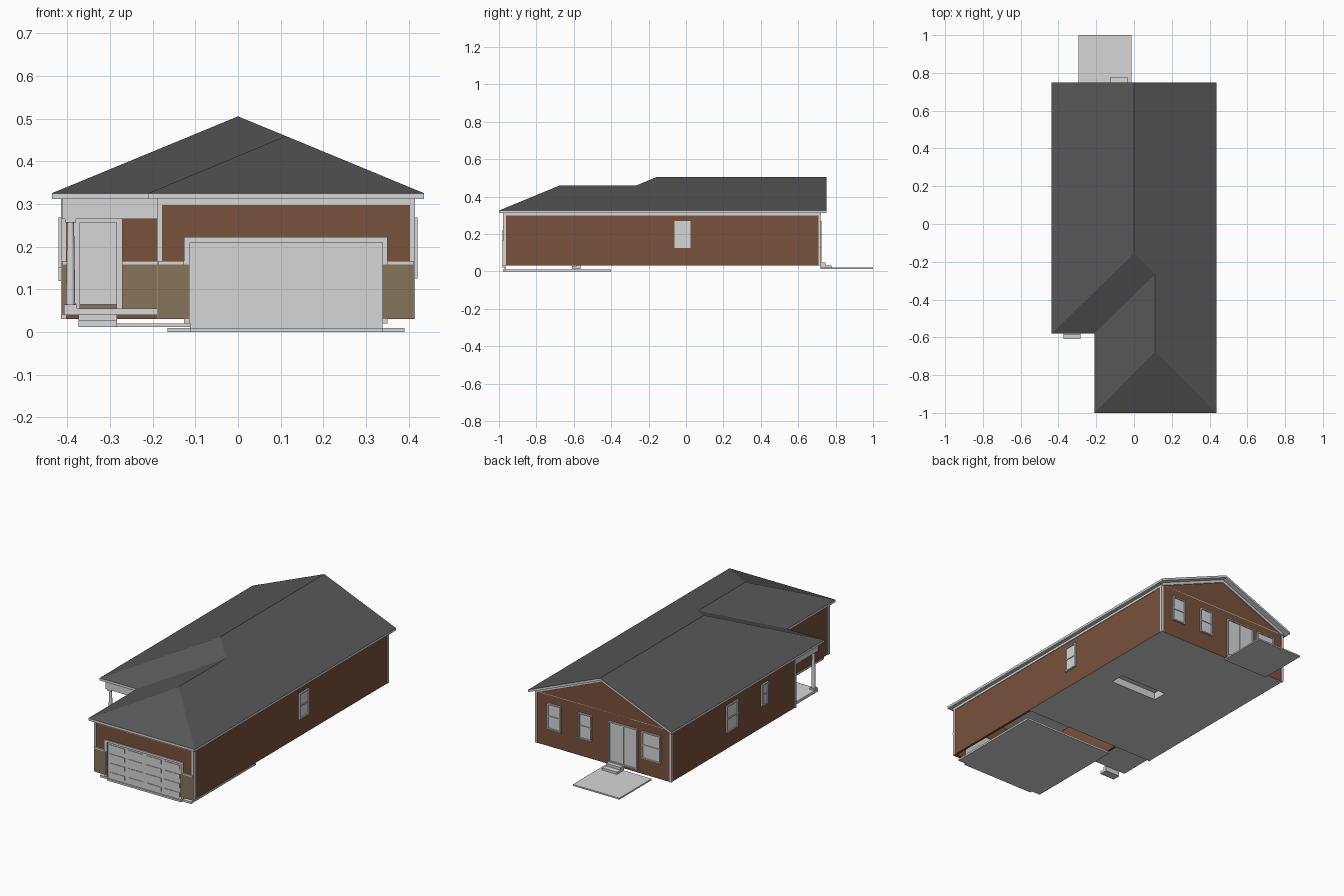
import bpy, bmesh

if "Cube" in bpy.data.objects:
    bpy.data.objects.remove(bpy.data.objects["Cube"])

def material(name, rgb):
    m = bpy.data.materials.new(name)
    m.diffuse_color = (*rgb, 1)
    m.use_nodes = True
    m.node_tree.nodes["Principled BSDF"].inputs["Base Color"].default_value = m.diffuse_color
    return m

ROOF = material("dark shingle", (0.095, 0.095, 0.095))
BRICK = material("brown brick", (0.19, 0.085, 0.046))
STONE = material("tan stone", (0.245, 0.178, 0.108))
TRIM = material("light grey trim", (0.68, 0.68, 0.68))

def finish(name, bm, *mats):
    bmesh.ops.recalc_face_normals(bm, faces=bm.faces)
    me = bpy.data.meshes.new(name)
    bm.to_mesh(me)
    bm.free()
    for m in mats:
        me.materials.append(m)
    ob = bpy.data.objects.new(name, me)
    bpy.context.collection.objects.link(ob)
    return ob

def boxes(name, items, mat):
    """One object from boxes given as x0, x1, y0, y1, z0, z1."""
    bm = bmesh.new()
    for x0, x1, y0, y1, z0, z1 in items:
        vs = bmesh.ops.create_cube(bm, size=1)["verts"]
        for v in vs:
            v.co = ((x0 + x1) / 2 + v.co.x * (x1 - x0),
                    (y0 + y1) / 2 + v.co.y * (y1 - y0),
                    (z0 + z1) / 2 + v.co.z * (z1 - z0))
    return finish(name, bm, mat)

def prism(name, pts, y0, y1, mat):
    """Outline in x, z pushed along y."""
    bm = bmesh.new()
    f = bm.faces.new([bm.verts.new((x, y0, z)) for x, z in pts])
    ext = bmesh.ops.extrude_face_region(bm, geom=[f])["geom"]
    for v in ext:
        if isinstance(v, bmesh.types.BMVert):
            v.co.y = y1
    return finish(name, bm, mat)

def on_wall(side, pos, a0, a1, z0, z1, d0, d1):
    """Box on a wall plane: a along the wall, d outward distance."""
    s = 1 if side in ("back", "right") else -1
    p, q = sorted((pos + s * d0, pos + s * d1))
    return (a0, a1, p, q, z0, z1) if side in ("front", "back") else (p, q, a0, a1, z0, z1)

def window(name, side, pos, a0, a1, z0, z1, upright=False):
    w, parts = 0.007, []
    add = lambda *r: parts.append(on_wall(side, pos, *r))
    add(a0, a1, z0, z1, -0.002, 0.002)
    add(a0, a0 + w, z0, z1, 0, 0.008)
    add(a1 - w, a1, z0, z1, 0, 0.008)
    add(a0 + w, a1 - w, z0, z0 + w, 0, 0.008)
    add(a0 + w, a1 - w, z1 - w, z1, 0, 0.008)
    am, zm = (a0 + a1) / 2, (z0 + z1) / 2
    if upright:
        add(am - 0.004, am + 0.004, z0 + w, z1 - w, 0, 0.006)
    else:
        add(a0 + w, a1 - w, zm - 0.003, zm + 0.003, 0, 0.006)
    boxes(name, parts, TRIM)

W, F, B, P, G = 0.412, -0.975, 0.717, -0.365, -0.187   # wall planes
Z0, Z1, EAVE, RIDGE = 0.03, 0.312, 0.325, 0.505

# Roof shell: shingles on top, light fascia and soffit
V = [(-0.436, -0.58, EAVE), (-0.21, -0.58, EAVE), (-0.21, -1, EAVE), (0.436, -1, EAVE),
     (0.436, 0.75, EAVE), (0, 0.75, RIDGE), (-0.436, 0.75, EAVE),
     (0, -0.155, RIDGE), (0.112, -0.265, 0.459), (0.112, -0.675, 0.459)]
bm = bmesh.new()
top = [bm.verts.new(v) for v in V]
low = [bm.verts.new((x, y, z - 0.013)) for x, y, z in V]
for f in [(0, 7, 5, 6), (0, 1, 8, 7), (1, 2, 9, 8), (2, 3, 9), (3, 4, 5, 7, 8, 9)]:
    bm.faces.new([top[i] for i in f])
    bm.faces.new([low[i] for i in f]).material_index = 1
for i in range(7):
    j = (i + 1) % 7
    bm.faces.new((top[i], top[j], low[j], low[i])).material_index = 1
finish("roof", bm, ROOF, TRIM)

# Flat soffit and porch ceiling
boxes("soffit", [(-0.432, 0.432, -0.576, B, 0.311, 0.314),
                 (-0.206, 0.432, -0.996, -0.576, 0.311, 0.314)], TRIM)

# House body with brick walls and pale underside
body = boxes("house_body", [(-W, W, P, B, Z0, Z1)], BRICK)
body.data.materials.append(TRIM)
for p in body.data.polygons:
    p.material_index = 1 if p.normal.z < -0.5 else 0
pit = boxes("floor_pit_cutter", [(-0.02, 0.27, 0.145, 0.225, 0, 0.07)], TRIM)
pit.hide_render = True
pit.hide_viewport = True
mod = body.modifiers.new("floor_pit", "BOOLEAN")
mod.operation, mod.object, mod.solver = "DIFFERENCE", pit, "EXACT"

# Back gable wall and its sloping trim
prism("back_gable", [(-W, Z1), (W, Z1), (0, 0.485)], B - 0.01, B, BRICK)
for s in (-1, 1):
    prism("gable_trim", [(s * W, 0.304), (s * W, 0.320), (0, 0.491), (0, 0.475)], B, B + 0.006, TRIM)

# Garage wing: thin walls, open below
t = 0.012
boxes("garage_walls", [(W - t, W, F, P, Z0, Z1), (G, G + t, F, P, Z0, Z1),
                       (G + t, -0.112, F, F + t, Z0, Z1), (0.338, W - t, F, F + t, Z0, Z1),
                       (-0.112, 0.338, F, F + t, 0.21, Z1)], BRICK)
boxes("garage_floor", [(-0.165, 0.39, -0.965, -0.4, 0, 0.01),
                       (-0.112, 0.338, -0.978, -0.965, 0, 0.01)], TRIM)

# Stone bases and their caps
boxes("stone_base", [(G, -0.115, F - 0.006, F, Z0, 0.158), (0.338, W, F - 0.006, F, Z0, 0.158),
                     (-W, G, P - 0.006, P, 0.04, 0.158)], STONE)
boxes("stone_cap", [(G, -0.127, F - 0.009, F, 0.158, 0.166), (0.35, W, F - 0.009, F, 0.158, 0.166),
                    (-W, G, P - 0.009, P, 0.158, 0.166)], TRIM)

# Corner boards and frieze below the eaves
e = 0.003
boxes("corner_boards", [(W - 0.009, W + e, F - e, F + 0.012, Z0, Z1),
                        (G - e, G + 0.009, F - e, F + 0.012, Z0, Z1),
                        (W - 0.009, W + e, B - 0.009, B + e, Z0, Z1),
                        (-W - e, -W + 0.009, B - 0.009, B + e, Z0, Z1),
                        (-W - e, -W + 0.009, P - e, P + 0.009, Z0, Z1)], TRIM)
boxes("frieze", [(W, W + e, F, B, 0.298, Z1), (G, W, F - e, F, 0.298, Z1),
                 (G - e, G, F, P, 0.298, Z1), (-W - e, -W, P, B, 0.298, Z1)], TRIM)

# Garage door with raised panels and surround
boxes("garage_door", [(-0.112, 0.338, F + 0.004, F + 0.01, 0.01, 0.21)], TRIM)
boxes("garage_door_panels", [(-0.1 + 0.1115 * i, -0.009 + 0.1115 * i, F + 0.001, F + 0.005,
                              0.024 + 0.05 * k, 0.048 + 0.05 * k)
                             for i in range(4) for k in range(4)], TRIM)
boxes("garage_surround", [(-0.127, -0.112, F - 0.005, F + 0.01, 0.02, 0.222),
                          (0.338, 0.35, F - 0.005, F + 0.01, 0.02, 0.222),
                          (-0.112, 0.338, F - 0.005, F + 0.01, 0.21, 0.222)], TRIM)

# Porch: floor, beam, column, steps
boxes("porch_floor", [(-0.408, G, -0.565, P, 0.04, 0.055)], TRIM)
boxes("porch_beam", [(-W, G, -0.562, -0.542, 0.265, Z1), (-W, -W + 0.02, -0.542, P, 0.265, Z1)], TRIM)
bm = bmesh.new()
bmesh.ops.create_cone(bm, cap_ends=True, segments=16, radius1=0.011, radius2=0.008, depth=0.2)
bmesh.ops.translate(bm, verts=bm.verts, vec=(-0.392, -0.548, 0.16))
column = finish("porch_column", bm, TRIM)
for p in column.data.polygons:
    p.use_smooth = len(p.vertices) == 4
boxes("column_base_and_cap", [(-0.407, -0.377, -0.563, -0.533, 0.055, 0.064),
                              (-0.405, -0.379, -0.561, -0.535, 0.257, 0.266)], TRIM)
boxes("front_steps", [(-0.373, -0.283, -0.61, -0.565, 0.012, 0.028),
                      (-0.373, -0.283, -0.587, -0.565, 0.028, 0.042)], TRIM)

# Front door with frame
boxes("front_door", [(-0.37, -0.285, P - 0.010, P, 0.065, 0.257)], TRIM)
boxes("front_door_frame", [(-0.385, -0.37, P - 0.014, P, 0.055, 0.268),
                           (-0.285, -0.27, P - 0.014, P, 0.055, 0.268),
                           (-0.37, -0.285, P - 0.014, P, 0.257, 0.268)], TRIM)

# Windows and back sliding door
window("right_window", "right", W, -0.062, 0.025, 0.125, 0.268)
window("left_window_large", "left", -W, 0.14, 0.24, 0.12, 0.268)
window("left_window_small", "left", -W, -0.12, -0.065, 0.15, 0.268)
window("back_window_a", "back", B, 0.255, 0.34, 0.125, 0.268)
window("back_window_b", "back", B, 0.07, 0.15, 0.125, 0.268)
window("back_window_c", "back", B, -0.35, -0.235, 0.115, 0.268)
window("back_sliding_door", "back", B, -0.21, -0.033, 0.045, 0.27, upright=True)

# Back patio and steps
boxes("patio", [(-0.295, -0.012, 0.72, 1.0, 0.012, 0.02)], TRIM)
boxes("back_steps", [(-0.125, -0.035, B, 0.778, 0.02, 0.032),
                     (-0.125, -0.035, B, 0.747, 0.032, 0.046)], TRIM)
